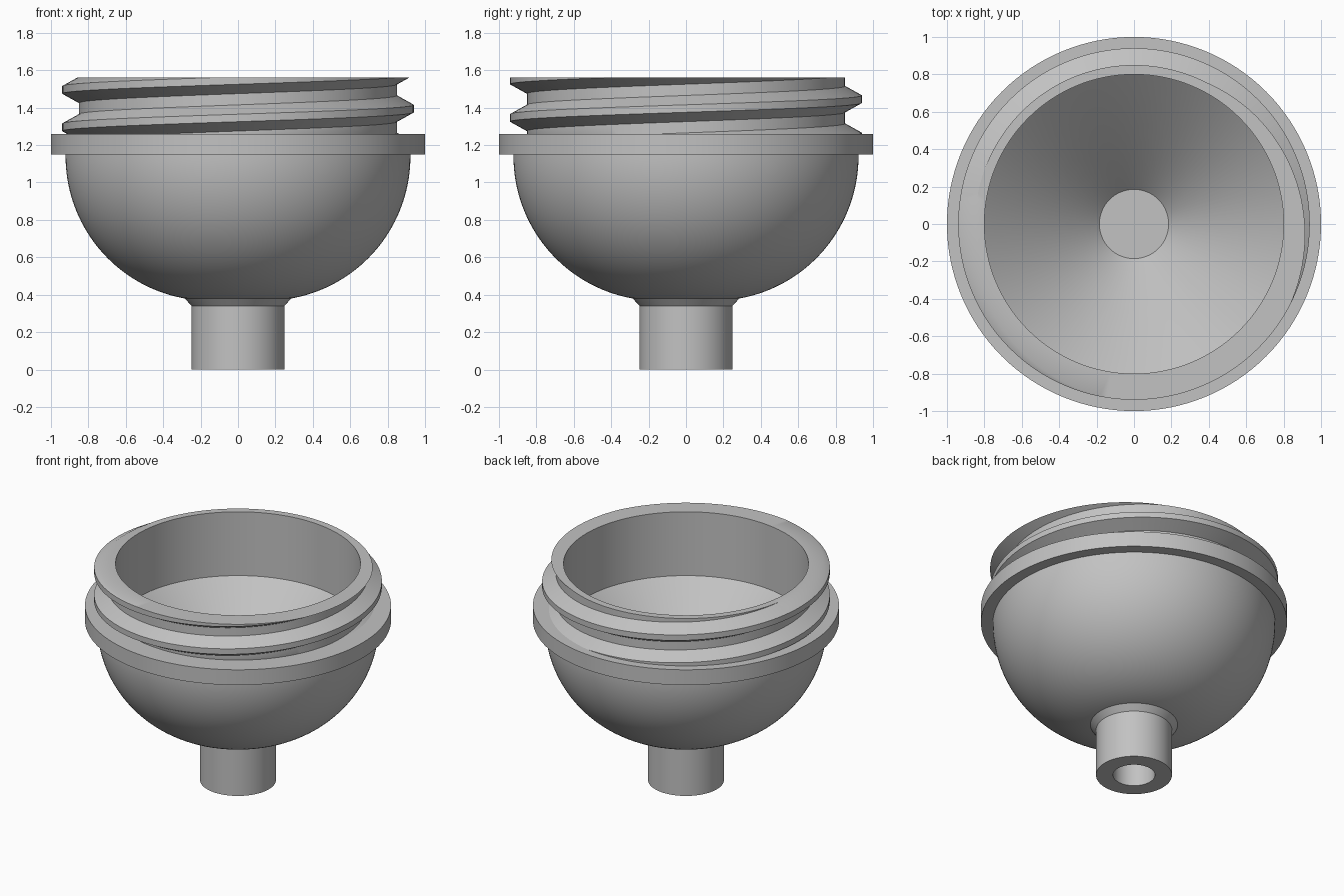
import bpy
import bmesh
import math
from mathutils import Vector

SEGMENTS = 128
RIM_Z, SEAT_Z = 1.56, 1.25
BORE_R = 0.8
CONE_TOP = 1.1

cube = bpy.data.objects.get("Cube")
if cube:
    bpy.data.objects.remove(cube, do_unlink=True)

grey = bpy.data.materials.new("plain grey")
grey.use_nodes = True
grey.diffuse_color = (0.54, 0.54, 0.54, 1)
grey.node_tree.nodes["Principled BSDF"].inputs["Base Color"].default_value = grey.diffuse_color


def finish(name, bm):
    """Turn a bmesh into a smooth-shaded object with sharp creases."""
    bmesh.ops.recalc_face_normals(bm, faces=bm.faces[:])
    mesh = bpy.data.meshes.new(name)
    bm.to_mesh(mesh)
    bm.free()
    mesh.materials.append(grey)
    obj = bpy.data.objects.new(name, mesh)
    bpy.context.collection.objects.link(obj)
    bpy.ops.object.select_all(action="DESELECT")
    obj.select_set(True)
    bpy.context.view_layer.objects.active = obj
    bpy.ops.object.shade_smooth_by_angle(angle=math.radians(30))
    return obj


def lathe(name, profile, closed=False):
    """Revolve a (radius, z) profile around the z axis."""
    bm = bmesh.new()
    verts = [bm.verts.new((r, 0, z)) for r, z in profile]
    pairs = list(zip(verts, verts[1:]))
    if closed:
        pairs.append((verts[-1], verts[0]))
    edges = [bm.edges.new(p) for p in pairs]
    bmesh.ops.spin(bm, geom=verts + edges, axis=(0, 0, 1), cent=(0, 0, 0),
                   angle=math.tau, steps=SEGMENTS, use_merge=False)
    bmesh.ops.remove_doubles(bm, verts=bm.verts[:], dist=1e-5)
    return finish(name, bm)


def extrude_ring(bm, edges, radius, z):
    """Extrude a ring of edges to a circle of the given radius and height."""
    result = bmesh.ops.extrude_edge_only(bm, edges=edges)["geom"]
    for v in result:
        if isinstance(v, bmesh.types.BMVert):
            flat = Vector((v.co.x, v.co.y, 0)).normalized() * radius
            v.co = flat + Vector((0, 0, z))
    return [e for e in result if isinstance(e, bmesh.types.BMEdge) and e.is_boundary]


# Bowl: full rounded outside with a flattened base, conical funnel inside
round_r, round_x, round_z = 0.772, 0.15, 1.14
arc = [math.radians(90 * i / 40) for i in range(41)]
outside = [(round_x + round_r * math.cos(a), round_z - round_r * math.sin(a)) for a in arc]
outside = [(round_x + round_r, 1.2)] + outside + [(0, round_z - round_r)]
lathe("bowl", [(0, 0.485), (0.185, 0.485), (BORE_R, CONE_TOP)] + outside)

# Flange around the bowl
lathe("flange", [(0.84, 1.15), (1, 1.15), (1, 1.26), (0.84, 1.26)], closed=True)

# Hollow spout with a flared collar under the bowl
lathe("spout", [(0.137, 0), (0.248, 0), (0.248, 0.34), (0.285, 0.38),
                (0.24, 0.4), (0.137, 0.4)], closed=True)

# Threaded neck: a helical surface trimmed flat at the rim and the flange
pitch, crest_z = 0.2, 1.395
root_r, crest_r = 0.85, 0.94
thread = [(root_r, -0.07), (crest_r, -0.02), (crest_r, 0.02),
          (root_r, 0.07), (root_r, pitch - 0.07)]
bm = bmesh.new()
previous = None
for step in range(-2 * SEGMENTS, 2 * SEGMENTS + 1):
    turn = step / SEGMENTS
    a = turn * math.tau
    row = [bm.verts.new((r * math.cos(a), r * math.sin(a), crest_z + pitch * turn + dz))
           for r, dz in thread]
    if previous:
        for i in range(len(thread) - 1):
            bm.faces.new((previous[i], row[i], row[i + 1], previous[i + 1]))
    previous = row
bmesh.ops.remove_doubles(bm, verts=bm.verts[:], dist=1e-5)
for z, up in ((RIM_Z, 1), (SEAT_Z, -1)):
    bmesh.ops.bisect_plane(bm, geom=bm.verts[:] + bm.edges[:] + bm.faces[:], dist=1e-6,
                           plane_co=(0, 0, z), plane_no=(0, 0, up), clear_outer=True)


def boundary_at(z):
    return [e for e in bm.edges if e.is_boundary
            and all(abs(v.co.z - z) < 1e-4 for v in e.verts)]


# Rim face, inner wall and hidden underside of the neck
top, bottom = boundary_at(RIM_Z), boundary_at(SEAT_Z)
inner = extrude_ring(bm, top, BORE_R, RIM_Z)
extrude_ring(bm, inner, BORE_R, CONE_TOP)
extrude_ring(bm, bottom, BORE_R, CONE_TOP)
bmesh.ops.remove_doubles(bm, verts=bm.verts[:], dist=1e-5)
finish("threaded_neck", bm)
